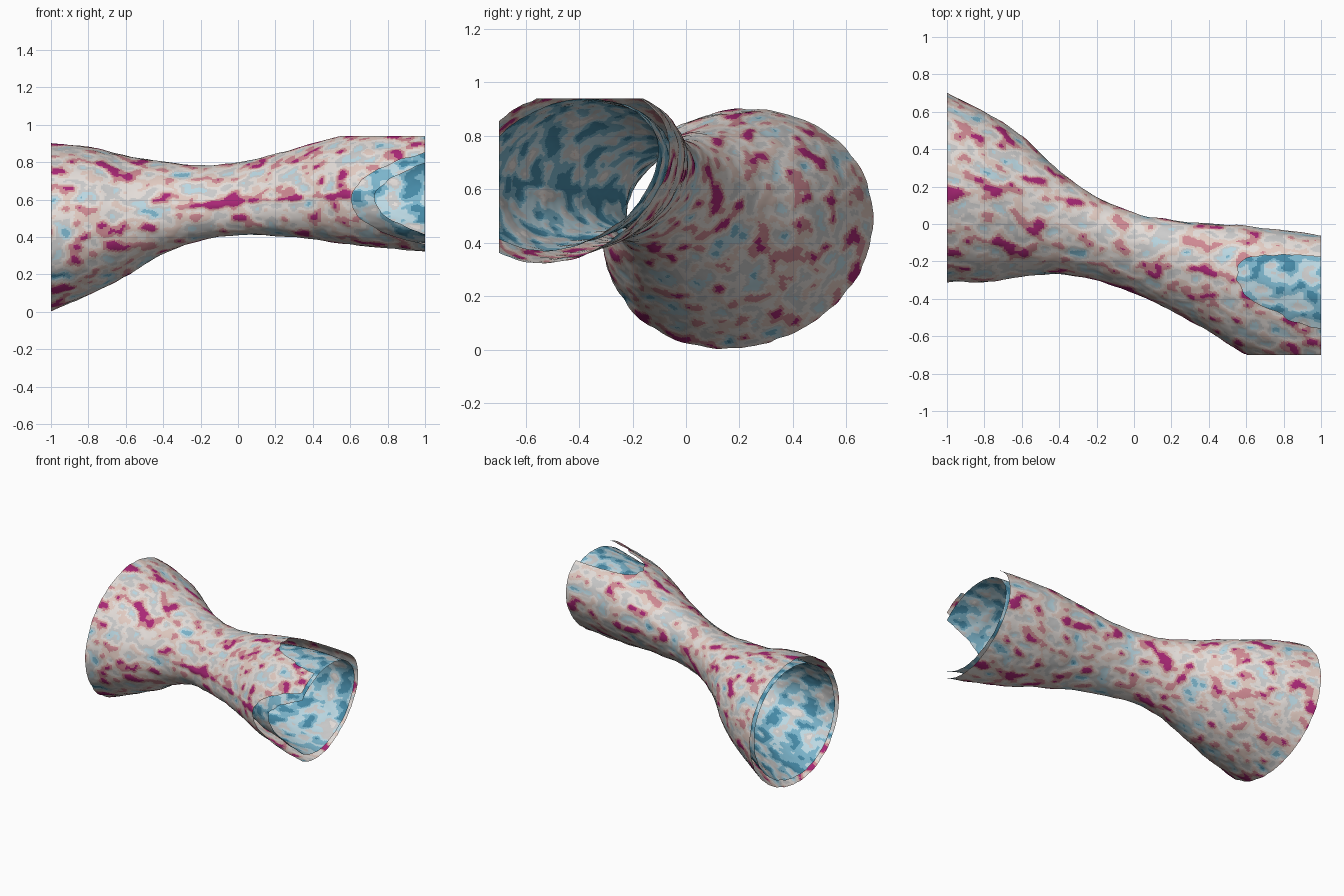
import bpy, bmesh
from math import sin, cos, asin, pi, floor, exp, radians
from mathutils import Vector, noise

if "Cube" in bpy.data.objects:
    bpy.data.objects.remove(bpy.data.objects["Cube"])

# Cross-section stations every 0.2 along x: y min, y max, z min, z max, skew
STATIONS = [
    (-.310, .700, .005, .900, .09),
    (-.310, .600, .090, .880, .10),
    (-.280, .470, .190, .835, .14),
    (-.270, .285, .310, .805, .18),
    (-.300, .145, .385, .785, .25),
    (-.370, .060, .408, .800, .30),
    (-.465, .020, .406, .845, .28),
    (-.575, .008, .388, .900, .24),
    (-.695, .000, .358, .950, .20),
    (-.770, -.018, .335, .973, .20),
    (-.835, -.040, .315, .985, .20)]
RINGS, SIDES, WALL = 216, 270, 0.047

# Colour ramp from hollow (blue) to raised (magenta)
RAMP = [(.06, .25, .38), (.20, .46, .60), (.50, .69, .77), (.74, .76, .77),
        (.78, .73, .70), (.76, .60, .54), (.62, .25, .29), (.40, .02, .18)]
MATS = []
for i, c in enumerate(RAMP):
    m = bpy.data.materials.new(f"relief_tone_{i}")
    m.diffuse_color = (*c, 1)
    m.use_nodes = True
    m.node_tree.nodes["Principled BSDF"].inputs["Base Color"].default_value = m.diffuse_color
    MATS.append(m)


def section(x):
    """Catmull-Rom blend of the stations."""
    f = (x + 1) / 0.2
    n = len(STATIONS) - 1
    i = min(int(floor(f)), n - 1)
    t = f - i

    def station(k):
        if k < 0:
            return [2 * a - b for a, b in zip(STATIONS[0], STATIONS[1])]
        if k > n:
            return [2 * a - b for a, b in zip(STATIONS[n], STATIONS[n - 1])]
        return STATIONS[k]
    return [0.5 * (2 * b + (c - a) * t + (2 * a - 5 * b + 4 * c - d) * t * t
                   + (3 * b - a - 3 * c + d) * t ** 3)
            for a, b, c, d in zip(*(station(i + k) for k in (-1, 0, 1, 2)))]


def relief(p):
    q = Vector((p.x * 9, p.y * 13, p.z * 13))
    v = noise.noise(q) + 0.4 * noise.noise(q * 2.1)
    # long ridge along the front
    if -.36 < p.x < .6 and p.y < -.1 - .35 * max(p.x, 0):
        v += 0.6 * exp(-((p.z - .585 - .08 * p.x) / .018) ** 2)
    return v


def shell(name, inset, inner):
    bm = bmesh.new()
    rings = []
    for r in range(RINGS + 1):
        x = -1 + 2 * r / RINGS
        y0, y1, z0, z1, skew = section(x)
        cy, cz = (y0 + y1) / 2, (z0 + z1) / 2
        a, b = (y1 - y0) / 2 - inset, (z1 - z0) / 2 - inset
        flat = 0.11 * max(0, min(1, (x - .2) / .8))
        ring = []
        for s in range(SIDES):
            t = 2 * pi * s / SIDES
            # flattened lower back corner towards the trimmed end
            k = 1 - flat * max(0, cos(t + radians(42))) ** 2
            p = Vector((x, cy + k * a * cos(t), cz + k * b * sin(t + asin(skew))))
            # gentle lumps on the surface
            out = Vector((0, p.y - cy, p.z - cz)).normalized()
            ring.append(bm.verts.new(p + out * 0.006 * relief(p)))
        rings.append(ring)
    for r0, r1 in zip(rings, rings[1:]):
        for s in range(SIDES):
            k = (s + 1) % SIDES
            quad = [r0[s], r0[k], r1[k], r1[s]]
            bm.faces.new(quad if inner else quad[::-1])
    # tone each face by its relief
    for f in bm.faces:
        v = relief(f.calc_center_median())
        v = -v * 3.6 + 2.0 if inner else v * 4.4 + 4.9
        f.material_index = max(0, min(7, int(v)))
        f.smooth = True
    # trim the wide end at the front and top
    for co, no in (((0, -.7, 0), (0, -1, 0)), ((0, 0, .94), (0, 0, 1))):
        bmesh.ops.bisect_plane(bm, geom=bm.verts[:] + bm.edges[:] + bm.faces[:],
                               plane_co=co, plane_no=no, clear_outer=True)
    me = bpy.data.meshes.new(name)
    for m in MATS:
        me.materials.append(m)
    bm.to_mesh(me)
    bm.free()
    ob = bpy.data.objects.new(name, me)
    bpy.context.collection.objects.link(ob)
    return ob


# Two open walls, one inside the other
shell("outer_wall", 0.0, False)
shell("inner_wall", WALL, True)
